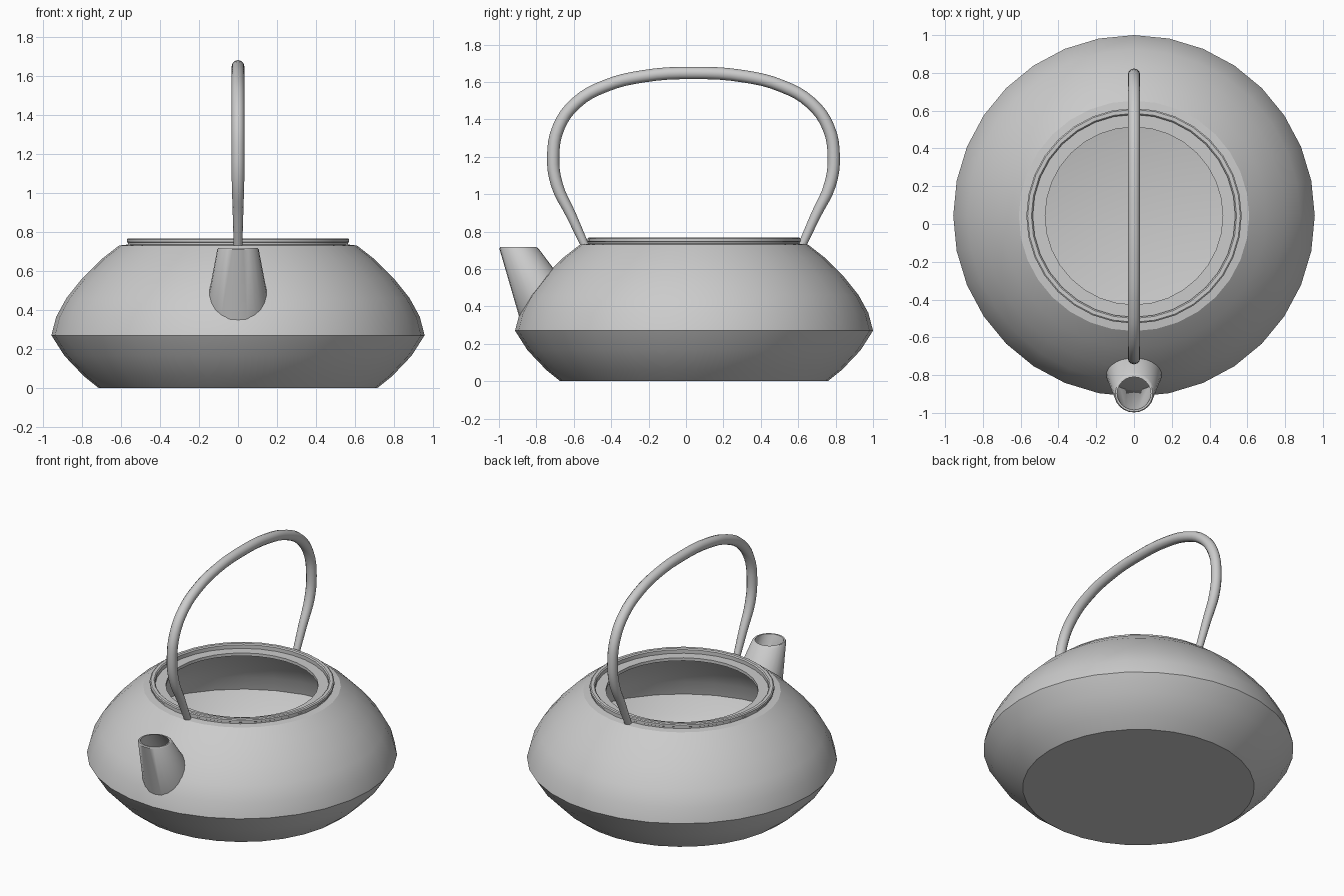
import bpy, bmesh
from math import cos, sin, pi, radians, hypot

if "Cube" in bpy.data.objects:
    bpy.data.objects.remove(bpy.data.objects["Cube"])

CY = 0.043  # centre of the pot along y
SHELL = [(0.715, 0), (0.79, 0.06), (0.89, 0.165), (0.957, 0.27), (0.932, 0.365),
         (0.88, 0.46), (0.80, 0.56), (0.70, 0.66), (0.61, 0.73)]


def finish(name, bm, angle=30):
    bmesh.ops.recalc_face_normals(bm, faces=bm.faces)
    me = bpy.data.meshes.new(name)
    bm.to_mesh(me)
    bm.free()
    ob = bpy.data.objects.new(name, me)
    bpy.context.collection.objects.link(ob)
    smooth(ob, angle)
    return ob


def smooth(ob, angle):
    bpy.ops.object.select_all(action='DESELECT')
    ob.select_set(True)
    bpy.context.view_layer.objects.active = ob
    bpy.ops.object.shade_smooth_by_angle(angle=radians(angle))


def bridge(bm, rings, closed=False):
    pairs = list(zip(rings, rings[1:]))
    if closed:
        pairs.append((rings[-1], rings[0]))
    for a, b in pairs:
        n = len(a)
        for i in range(n):
            j = (i + 1) % n
            bm.faces.new((a[i], a[j], b[j], b[i]))


def shell_radius(z):
    for (r0, z0), (r1, z1) in zip(SHELL, SHELL[1:]):
        if z0 <= z <= z1:
            return r0 + (r1 - r0) * (z - z0) / (z1 - z0)
    return 0


# Body: hollow lathe with a raised rim and an inner lid ledge
rim = [(0.565, 0.735), (0.565, 0.745), (0.57, 0.748), (0.57, 0.762), (0.563, 0.767),
       (0.543, 0.767), (0.536, 0.76), (0.536, 0.735), (0.47, 0.735), (0.47, 0.715), (0.60, 0.71)]
inside = [(r - 0.018, max(z, 0.02)) for r, z in reversed(SHELL[:-1])]
N = 32
bm = bmesh.new()
rings = [[bm.verts.new((r * cos(2 * pi * i / N), CY + r * sin(2 * pi * i / N), z))
          for i in range(N)] for r, z in SHELL + rim + inside]
bridge(bm, rings)
bm.faces.new(rings[0])
bm.faces.new(rings[-1])
finish("pot_body", bm)

# Spout: leaning tapered tube whose walls stop where they meet the body
TOP = 0.717


def spout_point(a, z, inset):
    d = TOP - z
    return ((0.105 + 0.19 * d - inset) * cos(a),
            -0.897 + 0.52 * d + (0.103 + 0.23 * d - inset) * sin(a), z)


def spout_foot(a, inset):
    z = TOP
    while z > 0.3:
        x, y, _ = spout_point(a, z, inset)
        if hypot(x, y - CY) < shell_radius(z) - 0.006:
            break
        z -= 0.003
    return spout_point(a, z, inset)


S = 24
angles = [2 * pi * i / S for i in range(S)]
bm = bmesh.new()
loops = [[spout_foot(a, 0) for a in angles],
         [spout_point(a, TOP - 0.008, 0) for a in angles],
         [spout_point(a, TOP, 0.006) for a in angles],
         [spout_point(a, TOP, 0.016) for a in angles],
         [spout_foot(a, 0.02) for a in angles]]
bridge(bm, [[bm.verts.new(p) for p in loop] for loop in loops], closed=True)
finish("spout", bm, 40)

# Handle: hooped bail, tapered towards both feet; half path mirrored
half = [(0.58, 0.725, 0.022), (0.655, 0.89, 0.027), (0.73, 1.05, 0.032), (0.75, 1.2, 0.033),
        (0.72, 1.36, 0.033), (0.625, 1.49, 0.033), (0.475, 1.577, 0.033), (0.27, 1.63, 0.033)]
path = [(-o, z, r) for o, z, r in half] + [(0, 1.648, 0.033)] + half[::-1]
cu = bpy.data.curves.new("handle", 'CURVE')
cu.dimensions = '3D'
cu.bevel_depth = 1
cu.bevel_resolution = 4
cu.use_fill_caps = True
cu.resolution_u = 4
sp = cu.splines.new('BEZIER')
sp.bezier_points.add(len(path) - 1)
for p, (o, z, r) in zip(sp.bezier_points, path):
    p.co = (0, o + 0.04, z)
    p.radius = r
    p.handle_left_type = p.handle_right_type = 'AUTO'
handle = bpy.data.objects.new("handle", cu)
bpy.context.collection.objects.link(handle)
bpy.ops.object.select_all(action='DESELECT')
handle.select_set(True)
bpy.context.view_layer.objects.active = handle
bpy.ops.object.convert(target='MESH')
smooth(bpy.context.view_layer.objects.active, 50)
